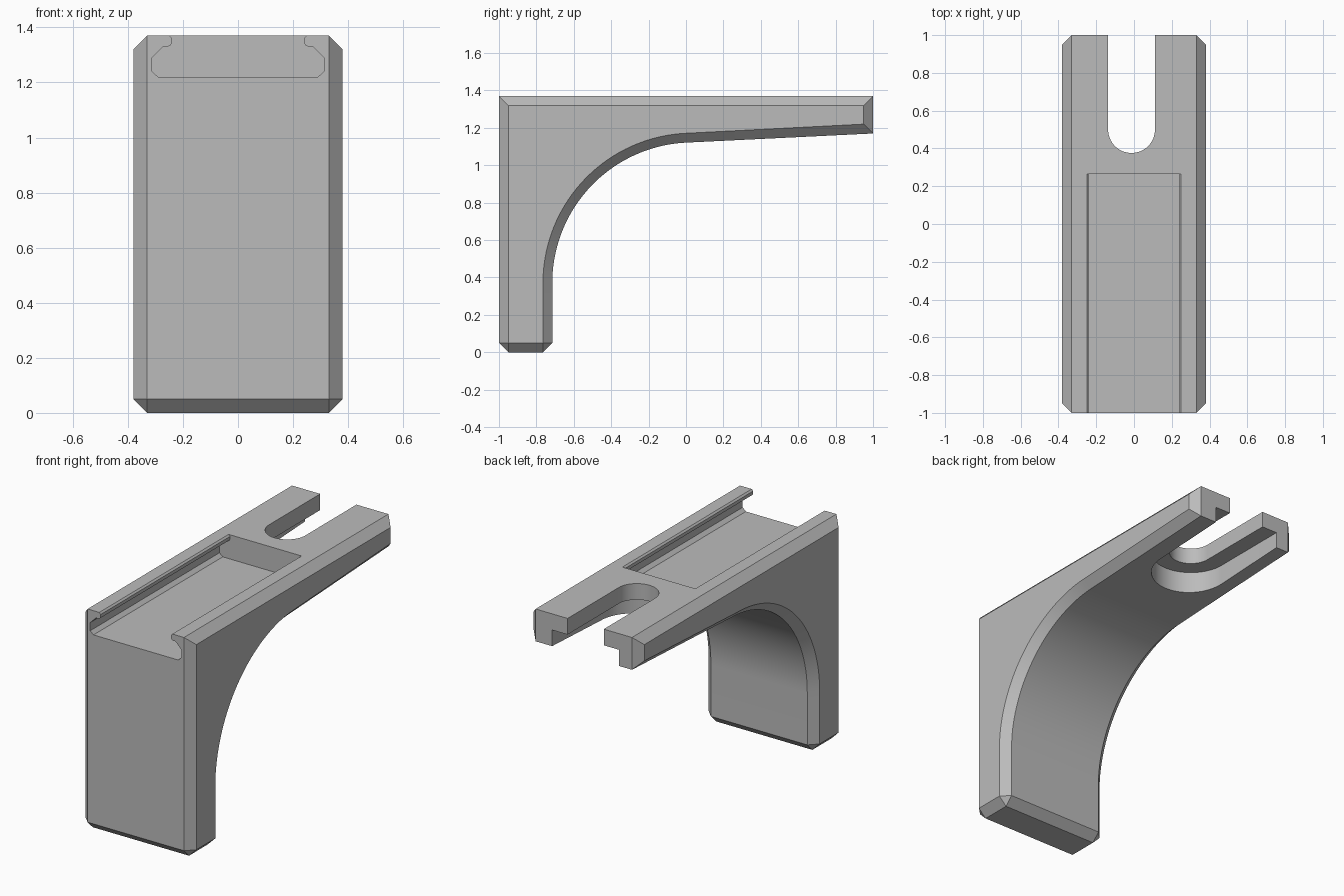
import bpy, bmesh, math

if "Cube" in bpy.data.objects:
    bpy.data.objects.remove(bpy.data.objects["Cube"], do_unlink=True)

HALF, CH, TOP = 0.38, 0.05, 1.37          # half width, chamfer, top height
SLOT_X, SLOT_Y = -0.013, 0.50             # centre of the slot's round end

grey = bpy.data.materials.new("plain grey")
grey.use_nodes = True
colour = (0.5, 0.5, 0.5, 1)
grey.diffuse_color = colour
grey.node_tree.nodes["Principled BSDF"].inputs["Base Color"].default_value = colour


def loft(name, loops):
    """Closed solid through matching loops of 3D points."""
    bm = bmesh.new()
    rings = [[bm.verts.new(p) for p in loop] for loop in loops]
    n = len(rings[0])
    for a, b in zip(rings, rings[1:]):
        for i in range(n):
            j = (i + 1) % n
            bm.faces.new((a[i], a[j], b[j], b[i]))
    bm.faces.new(rings[0])
    bm.faces.new(rings[-1])
    bmesh.ops.remove_doubles(bm, verts=bm.verts[:], dist=0.0005)
    bmesh.ops.recalc_face_normals(bm, faces=bm.faces[:])
    mesh = bpy.data.meshes.new(name)
    bm.to_mesh(mesh)
    bm.free()
    mesh.materials.append(grey)
    obj = bpy.data.objects.new(name, mesh)
    bpy.context.collection.objects.link(obj)
    return obj


def arc(cx, cy, r, start, end, steps):
    angles = [math.radians(start + (end - start) * i / steps) for i in range(steps + 1)]
    return [(cx + r * math.cos(a), cy + r * math.sin(a)) for a in angles]


def side_outline(inset):
    """Bracket outline in y, z; the inset one closes its foot corners to points."""
    d, foot = inset, CH - inset
    left, back = -1 + d, -0.715 - d
    return ([(left, TOP - d), (left, CH), (left + foot, CH - foot),
             (back - foot, CH - foot), (back, CH)]
            + arc(0.037, 0.37, 0.752 + d, 180, 92.86, 36)
            + [(1 - d, 1.17 + d), (1 - d, TOP - d)])


def section(x, inset):
    return [(x, y, z) for y, z in side_outline(inset)]


# Bracket body with chamfered sides and foot
bracket = loft("bracket", [section(-HALF, CH), section(CH - HALF, 0),
                           section(HALF - CH, 0), section(HALF, CH)])


def slot_cutter(name, r, z0, z1):
    outline = ([(SLOT_X - r, 1.2)] + arc(SLOT_X, SLOT_Y, r, 180, 360, 32)
               + [(SLOT_X + r, 1.2)])
    return loft(name, [[(x, y, z) for x, y in outline] for z in (z0, z1)])


# Undercut rail pocket, with rounded lips
half = [(0.25, 1.45), (0.25, TOP), (0.24, 1.36), (0.24, 1.345), (0.245, 1.335),
        (0.255, 1.33), (0.272, 1.33), (0.312, 1.29), (0.312, 1.24), (0.29, 1.22)]
rail = half + [(-x, z) for x, z in reversed(half)]
cutters = [loft("rail_pocket_cutter", [[(x, y, z) for x, z in rail] for y in (-1.1, 0.265)]),
           slot_cutter("slot_cutter", 0.124, 0.9, 1.5),
           slot_cutter("slot_recess_cutter", 0.23, 0.9, 1.27)]

# Cut the pocket, the open slot and its wider recess underneath
bpy.context.view_layer.objects.active = bracket
for cutter in cutters:
    cutter.hide_render = True
    mod = bracket.modifiers.new("cut", "BOOLEAN")
    mod.operation, mod.solver, mod.object = "DIFFERENCE", "EXACT", cutter
    bpy.ops.object.modifier_apply(modifier=mod.name)
    bpy.data.objects.remove(cutter, do_unlink=True)

bpy.ops.object.select_all(action="DESELECT")
bracket.select_set(True)
bpy.ops.object.shade_smooth_by_angle(angle=math.radians(25))
